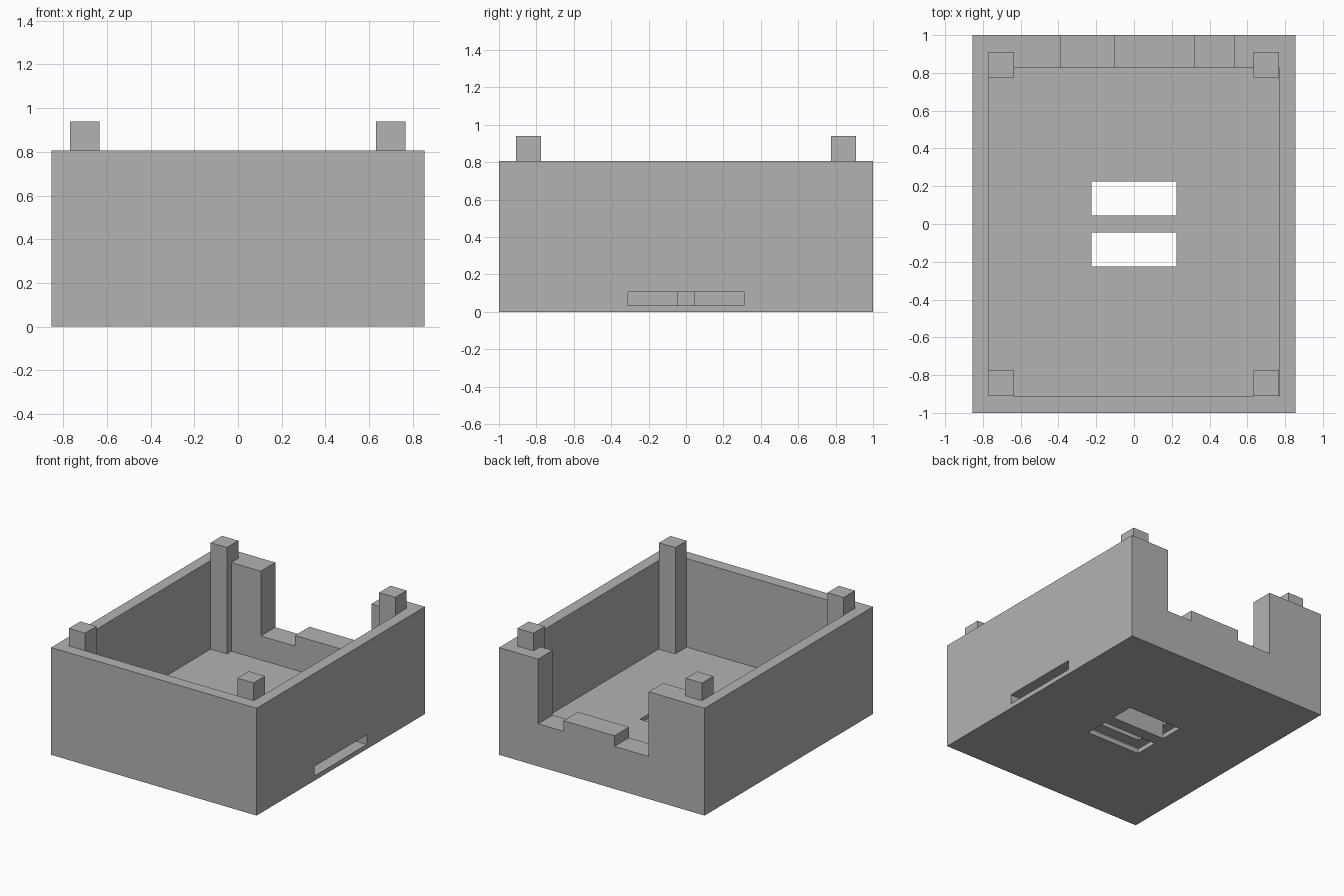
import bpy
from mathutils import Vector

if "Cube" in bpy.data.objects:
    bpy.data.objects.remove(bpy.data.objects["Cube"], do_unlink=True)

# One plain grey for the whole enclosure
grey = bpy.data.materials.new("plain grey")
grey.use_nodes = True
grey.diffuse_color = (0.45, 0.45, 0.45, 1)
grey.node_tree.nodes["Principled BSDF"].inputs["Base Color"].default_value = grey.diffuse_color


def box(name, low, high):
    """Axis-aligned box between two corners."""
    low, high = Vector(low), Vector(high)
    bpy.ops.mesh.primitive_cube_add(size=1)
    ob = bpy.context.object
    ob.name = name
    size, mid = high - low, (low + high) / 2
    for v in ob.data.vertices:
        v.co = mid + v.co * size
    ob.data.materials.append(grey)
    return ob


def cut(target, low, high):
    """Subtract a box from the target."""
    cutter = box("cutter", low, high)
    cutter.hide_render = True
    mod = target.modifiers.new("cut", "BOOLEAN")
    mod.operation = "DIFFERENCE"
    mod.solver = "EXACT"
    mod.object = cutter
    bpy.context.view_layer.objects.active = target
    bpy.ops.object.modifier_apply(modifier=mod.name)
    bpy.data.objects.remove(cutter, do_unlink=True)


W, L, H = 0.855, 1.0, 0.807      # half width, half length, wall height
FLOOR = 0.14
HOLE = 0.225                     # half size of the floor opening
BAR = 0.045                      # half width of the bar between the holes
SLOT_LOW, SLOT_HIGH = 0.035, 0.107
OVER = 1.2                       # cutters overshoot the shell

# Shell with its open cavity; the back wall is thicker
shell = box("enclosure_shell", (-W, -L, 0), (W, L, H))
cut(shell, (-0.77, -0.91, FLOOR), (0.77, 0.828, OVER))

# Stepped opening in the back wall, with a raised sill in the middle
for x0, x1, sill in ((-0.39, 0.53, 0.4), (-0.39, -0.105, 0.32), (0.32, 0.53, 0.32)):
    cut(shell, (x0, 0.7, sill), (x1, OVER, OVER))

# Flat slot running into the floor from the left side
cut(shell, (-0.31, -0.31, SLOT_LOW), (OVER, 0.31, SLOT_HIGH))

# Pair of holes through the floor
for y0, y1 in ((BAR, HOLE), (-HOLE, -BAR)):
    cut(shell, (-HOLE, y0, -0.1), (HOLE, y1, 0.3))

# Bar that fills the slot between the two holes
box("slot_divider", (-HOLE, -BAR, SLOT_LOW), (HOLE, BAR, SLOT_HIGH))

# Corner posts that stand above the rim
for x, side in ((-0.77, "right"), (0.632, "left")):
    for y, end in ((-0.91, "front"), (0.775, "back")):
        box(f"{end}_{side}_post", (x, y, FLOOR), (x + 0.135, y + 0.135, 0.94))
